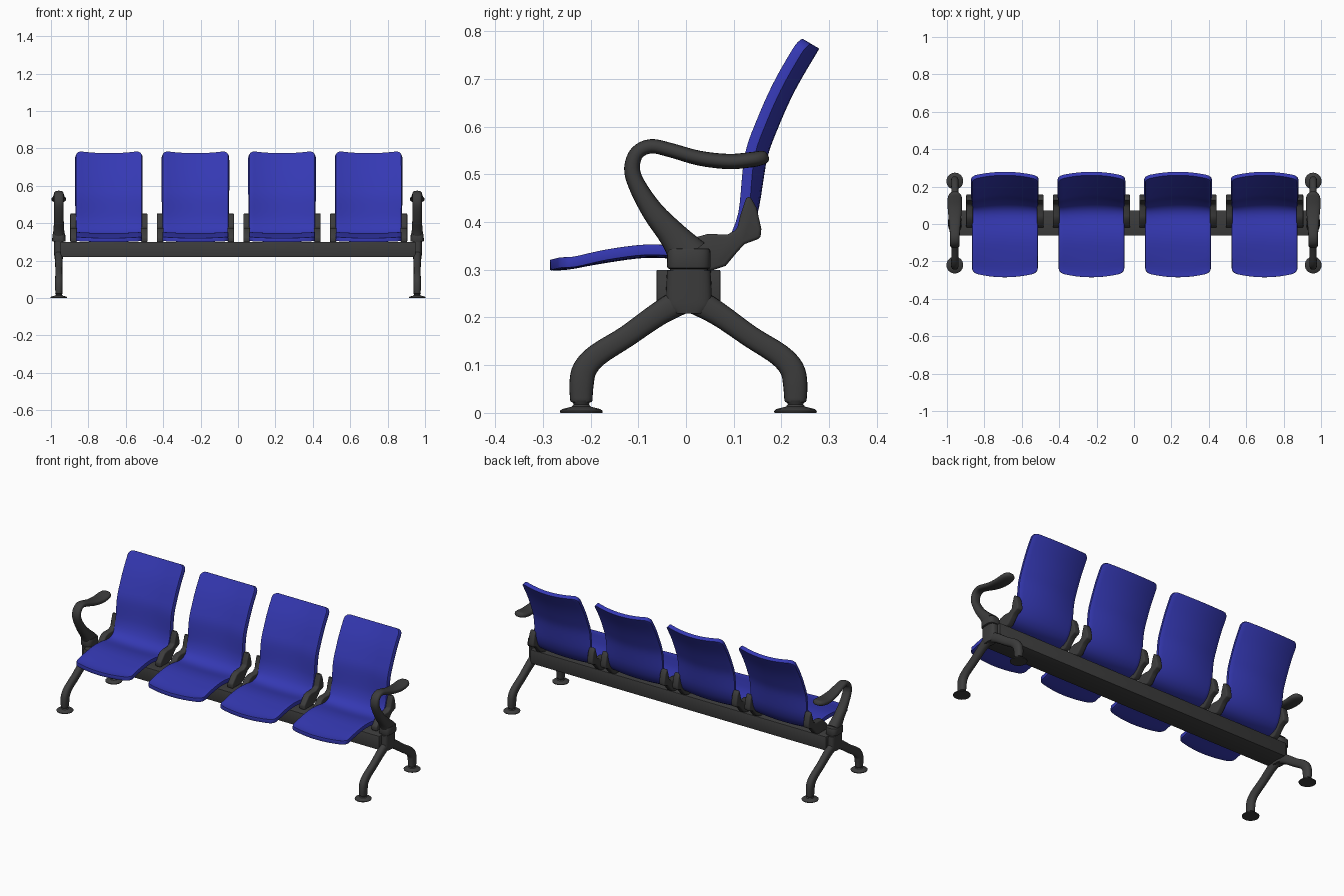
import bpy, bmesh, math
from mathutils import Vector

if "Cube" in bpy.data.objects:
    bpy.data.objects.remove(bpy.data.objects["Cube"])


def material(name, rgb):
    m = bpy.data.materials.new(name)
    m.diffuse_color = (*rgb, 1)
    m.use_nodes = True
    m.node_tree.nodes["Principled BSDF"].inputs["Base Color"].default_value = m.diffuse_color
    return m


BLUE = material("blue_shell", (0.035, 0.04, 0.45))
DARK = material("charcoal", (0.045, 0.045, 0.045))


def make(name, bm, mat, bevel=0, segments=2):
    bmesh.ops.recalc_face_normals(bm, faces=bm.faces)
    me = bpy.data.meshes.new(name)
    bm.to_mesh(me)
    bm.free()
    me.materials.append(mat)
    ob = bpy.data.objects.new(name, me)
    bpy.context.collection.objects.link(ob)
    if bevel:
        add_bevel(ob, bevel, segments)
    return ob


def add_bevel(ob, width, segments):
    b = ob.modifiers.new("bevel", 'BEVEL')
    b.width, b.segments = width, segments
    b.limit_method, b.angle_limit = 'ANGLE', math.radians(40)


def smooth_path(pts, n):
    """Catmull-Rom through points of any dimension."""
    P = [Vector(p) for p in pts]
    P = [2 * P[0] - P[1]] + P + [2 * P[-1] - P[-2]]
    out = []
    for i in range(1, len(P) - 2):
        a, b, c, d = P[i - 1:i + 3]
        for k in range(n):
            t = k / n
            out.append(0.5 * (2 * b + (c - a) * t + (2 * a - 5 * b + 4 * c - d) * t * t
                              + (3 * b - a - 3 * c + d) * t ** 3))
    return out + [P[-2]]


def sweep(name, xc, pts, n=4, power=0.8, sides=20, bevel=0):
    """Tube in the yz plane; points are (y, z, in-plane width, x width)."""
    path = smooth_path(pts, n)
    bm = bmesh.new()
    rings = []
    sp = lambda v: math.copysign(abs(v) ** power, v)
    for i, p in enumerate(path):
        q, r = path[max(i - 1, 0)], path[min(i + 1, len(path) - 1)]
        t = Vector((r[0] - q[0], r[1] - q[1])).normalized()
        ring = []
        for k in range(sides):
            a = 2 * math.pi * k / sides
            o = sp(math.sin(a)) * p[2] / 2
            ring.append(bm.verts.new((xc + sp(math.cos(a)) * p[3] / 2,
                                      p[0] - t.y * o, p[1] + t.x * o)))
        rings.append(ring)
    for a, b in zip(rings, rings[1:]):
        for k in range(sides):
            j = (k + 1) % sides
            bm.faces.new((a[k], a[j], b[j], b[k]))
    bm.faces.new(rings[0])
    bm.faces.new(rings[-1])
    return make(name, bm, DARK, bevel)


# Seat shell: one curved sheet from front lip to top of back
SEAT = [(-.285, .327), (-.25, .328), (-.19, .339), (-.10, .352), (-.04, .352),
        (.02, .345), (.06, .347), (.088, .366), (.104, .40), (.112, .436),
        (.123, .541), (.148, .614), (.186, .698), (.238, .788)]


def seat(name, xc, half=.175, r=.03):
    line = smooth_path(SEAT, 8)
    dist = [0]
    for a, b in zip(line, line[1:]):
        dist.append(dist[-1] + (b - a).length)
    L = dist[-1]

    def at(s):
        for i in range(len(line) - 1):
            if s <= dist[i + 1] or i == len(line) - 2:
                return line[i].lerp(line[i + 1], (s - dist[i]) / (dist[i + 1] - dist[i]))

    ends = [r * (1 - math.cos(math.pi / 2 * k / 5)) for k in range(6)]
    rows = ends + [r + (L - 2 * r) * k / 36 for k in range(1, 36)] + [L - e for e in reversed(ends)]
    bm = bmesh.new()
    grid = []
    for s in rows:
        p = at(s)
        t = (at(min(s + .004, L)) - at(max(s - .004, 0))).normalized()
        d = min(s, L - s, r)
        w = half - r + math.sqrt(max(r * r - (r - d) ** 2, 0))
        f = min(max((s / L - .3) / .4, 0), 1)
        sag = .006 + .02 * f * f * (3 - 2 * f)
        fade = max(0, 1 - s / .12)
        row = []
        for k in range(15):
            u = -1 + 2 * k / 14
            c = sag * (1 - (u * w / half) ** 2)
            row.append(bm.verts.new((xc + u * w, p.x + t.y * c + .024 * fade * (u * w / half) ** 2,
                                     p.y - t.x * c)))
        grid.append(row)
    for a, b in zip(grid, grid[1:]):
        for k in range(14):
            bm.faces.new((a[k], a[k + 1], b[k + 1], b[k]))
    ob = make(name, bm, BLUE)
    so = ob.modifiers.new("thickness", 'SOLIDIFY')
    so.thickness, so.offset = .022, -1
    # keep the thickness on the underside / rear
    if ob.data.polygons[len(ob.data.polygons) // 4].normal.z < 0:
        ob.data.flip_normals()
    add_bevel(ob, .005, 2)


# Side bracket holding each shell on the beam
BRACKET = [(-.02, .299), (-.02, .325), (.02, .368), (.045, .375), (.087, .374), (.107, .385),
           (.114, .415), (.126, .450), (.134, .455), (.148, .43), (.158, .386), (.156, .366),
           (.123, .354), (.108, .338), (.083, .308), (.055, .299)]


def bracket(name, xc, width=.036):
    bm = bmesh.new()
    a = [bm.verts.new((xc - width / 2, y, z)) for y, z in BRACKET]
    b = [bm.verts.new((xc + width / 2, y, z)) for y, z in BRACKET]
    bm.faces.new(a)
    bm.faces.new(b)
    for i in range(len(a)):
        j = (i + 1) % len(a)
        bm.faces.new((a[i], a[j], b[j], b[i]))
    make(name, bm, DARK, .007, 3)


for i in range(4):
    x = .004 + (i - 1.5) * .4627
    seat(f"seat_{i + 1}", x)
    for side, s in (("left", -1), ("right", 1)):
        bracket(f"bracket_{side}_{i + 1}", x + s * .189)

# Long beam
bm = bmesh.new()
bmesh.ops.create_cube(bm, size=1)
for v in bm.verts:
    v.co = (v.co.x * 1.9, .005 + v.co.y * .134, .26 + v.co.z * .08)
make("beam", bm, DARK, .003)

ARM = [(.006, .33, .085, .066), (-.028, .373, .06, .056), (-.07, .423, .046, .052),
       (-.104, .48, .036, .05), (-.113, .515, .033, .05), (-.102, .546, .03, .05),
       (-.073, .559, .03, .05), (-.033, .551, .03, .055), (.028, .534, .031, .066),
       (.09, .527, .032, .077), (.138, .531, .032, .076), (.16, .535, .029, .06),
       (.17, .537, .02, .036), (.173, .538, .006, .01)]
LEG = [(.01, .248, .06, .046), (-.06, .209, .05, .04), (-.13, .160, .046, .038),
       (-.19, .122, .048, .038), (-.217, .092, .051, .04), (-.224, .06, .051, .04),
       (-.2245, .022, .046, .036)]
FOOT = [(0, 0), (.044, 0), (.045, .004), (.04, .008), (.02, .013), (.016, .018), (.02, .026), (0, .028)]


def foot(name, x, y, n=28):
    bm = bmesh.new()
    vs = [bm.verts.new((r, 0, z)) for r, z in FOOT]
    es = [bm.edges.new(p) for p in zip(vs, vs[1:])]
    bmesh.ops.spin(bm, geom=vs + es, cent=(0, 0, 0), axis=(0, 0, 1),
                   angle=2 * math.pi, steps=n, use_duplicate=False)
    bmesh.ops.remove_doubles(bm, verts=bm.verts, dist=1e-5)
    bmesh.ops.translate(bm, verts=bm.verts, vec=(x, y, 0))
    make(name, bm, DARK)


# End frames: armrest, hubs, legs and feet
for side, s in (("left", -1), ("right", 1)):
    x = s * .958
    sweep(f"armrest_{side}", x, ARM)
    sweep(f"armrest_base_{side}", x, [(.006, .302, .092, .072), (.006, .345, .09, .068)],
          n=1, power=.6, sides=32, bevel=.005)
    sweep(f"collar_{side}", x, [(.006, .29, .08, .05), (.006, .31, .08, .05)], n=1, power=.6)
    sweep(f"leg_hub_{side}", x, [(.006, .208, .06, .044), (.006, .222, .09, .048),
          (.006, .24, .096, .05), (.006, .298, .092, .052)], n=3, power=.6, sides=32)
    for end, e in (("front", 1), ("back", -1)):
        pts = [(.005 + e * y, z, w, xw) for y, z, w, xw in LEG]
        sweep(f"{end}_leg_{side}", x, pts, bevel=.004)
        foot(f"{end}_foot_{side}", x, .005 - e * .2245)

# Apply modifiers and shade
bpy.ops.object.select_all(action='SELECT')
bpy.context.view_layer.objects.active = bpy.data.objects["beam"]
bpy.ops.object.convert(target='MESH')
bpy.ops.object.shade_smooth_by_angle(angle=math.radians(35))
